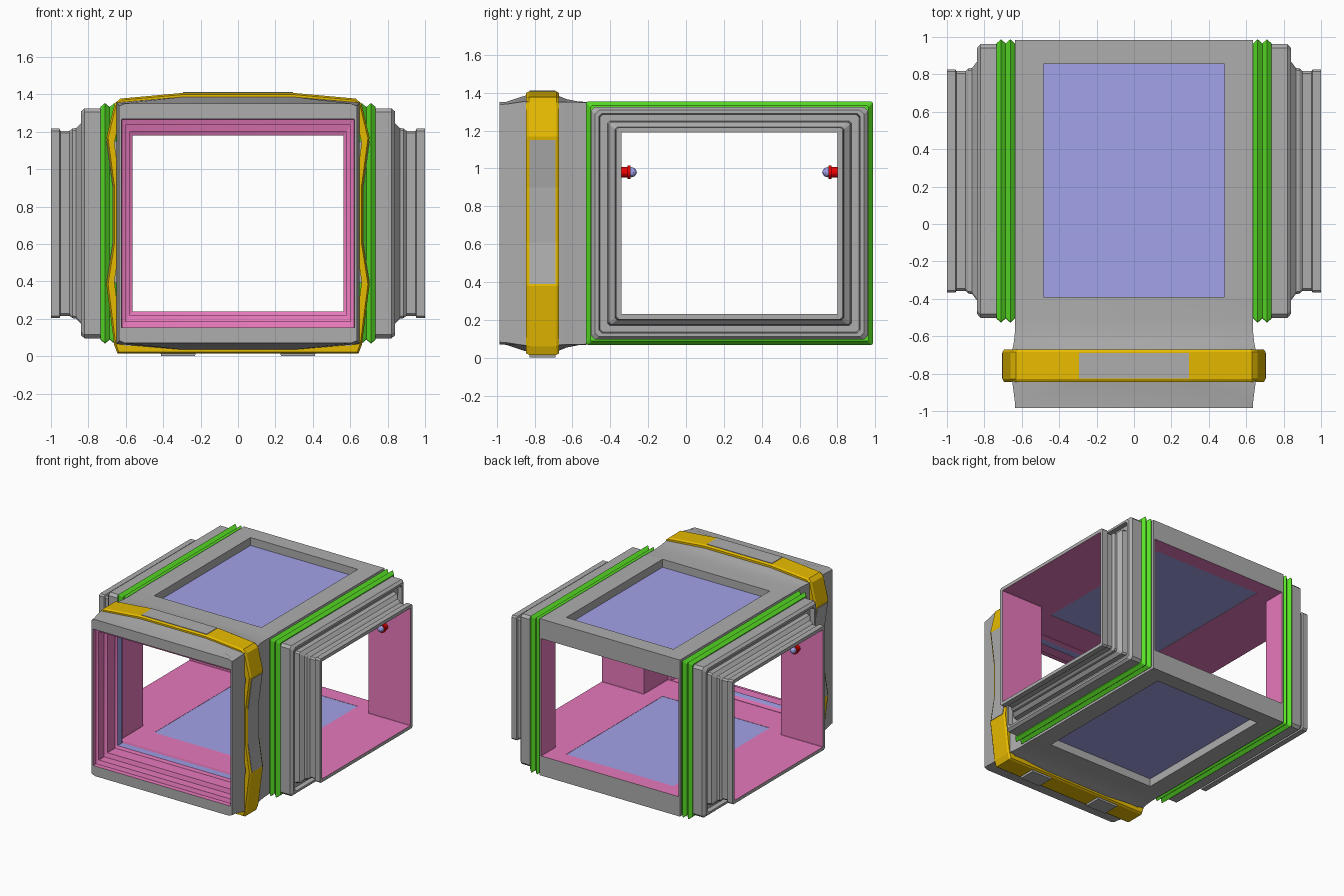
import bpy, bmesh
from mathutils import Matrix, Vector

if "Cube" in bpy.data.objects:
    bpy.data.objects.remove(bpy.data.objects["Cube"])

CZ, CY = 0.71, 0.23          # tunnel centre height, side arm centre


def material(name, rgb):
    m = bpy.data.materials.new(name)
    m.diffuse_color = (*rgb, 1)
    m.use_nodes = True
    m.node_tree.nodes["Principled BSDF"].inputs["Base Color"].default_value = m.diffuse_color
    return m


GREY = material("grey", (0.42, 0.42, 0.42))
PINK = material("pink", (0.8, 0.19, 0.5))
BLUE = material("blue", (0.36, 0.36, 0.82))
GREEN = material("green", (0.1, 0.75, 0.02))
YELLOW = material("yellow", (0.8, 0.5, 0.0))
RED = material("red", (0.85, 0.0, 0.0))


def finish(name, bm, mats):
    bmesh.ops.recalc_face_normals(bm, faces=bm.faces)
    me = bpy.data.meshes.new(name)
    bm.to_mesh(me)
    bm.free()
    for m in mats:
        me.materials.append(m)
    ob = bpy.data.objects.new(name, me)
    bpy.context.collection.objects.link(ob)
    return ob


def smooth(ob):
    bpy.ops.object.select_all(action='DESELECT')
    ob.select_set(True)
    bpy.context.view_layer.objects.active = ob
    bpy.ops.object.shade_smooth_by_angle(angle=0.5)


def loft(name, rings, mats, colours=None):
    """Skin a closed chain of equal-length point rings; one material index per span."""
    bm = bmesh.new()
    vs = [[bm.verts.new(p) for p in r] for r in rings]
    n = len(vs[0])
    for i, a in enumerate(vs):
        b = vs[(i + 1) % len(vs)]
        for k in range(n):
            f = bm.faces.new((a[k], a[(k + 1) % n], b[(k + 1) % n], b[k]))
            f.material_index = colours[i] if colours else 0
    return finish(name, bm, mats)


def rect(hu, hv, cu=0.004, cv=0.004):
    """Rectangle with cut corners, eight points."""
    return [(hu, -hv + cv), (hu, hv - cv), (hu - cu, hv), (-hu + cu, hv),
            (-hu, hv - cv), (-hu, -hv + cv), (-hu + cu, -hv), (hu - cu, -hv)]


def box(name, lo, hi, mat, lining=()):
    """Box whose faces pointing along the lining directions are pink."""
    bm = bmesh.new()
    bmesh.ops.create_cube(bm, size=1)
    lo, hi = Vector(lo), Vector(hi)
    for v in bm.verts:
        v.co = Vector([(lo[i] + hi[i]) / 2 + v.co[i] * (hi[i] - lo[i]) for i in range(3)])
    bm.normal_update()
    for f in bm.faces:
        if any(f.normal.dot(Vector(d)) > 0.9 for d in lining):
            f.material_index = 1
    return finish(name, bm, [mat, PINK])


def prism(name, outline, y0, y1, mat):
    bm = bmesh.new()
    f = bm.faces.new([bm.verts.new((x, y0, z)) for x, z in outline])
    ext = bmesh.ops.extrude_face_region(bm, geom=[f])["geom"]
    bmesh.ops.translate(bm, vec=(0, y1 - y0, 0),
                        verts=[g for g in ext if isinstance(g, bmesh.types.BMVert)])
    return finish(name, bm, [mat])


# Front doorway: flared outer shell, stepped pink lining, blue inner strip
# entries: y, half width, half height, corner cut x, corner cut z, colour of next span
door = [
    (-.985, .635, .640, .03, .012, 0), (-.95, .637, .642, .04, .012, 0),
    (-.85, .650, .675, .35, .03, 0), (-.67, .650, .672, .35, .03, 0),
    (-.63, .642, .656, .28, .015, 0), (-.57, .636, .644, .15, .004, 0),
    (-.50, .635, .640, .02, .002, 0),
    (-.39, .635, .640, .004, .002, 0), (-.39, .62, .48, .002, .002, 1),
    (-.65, .62, .48, .002, .002, 1), (-.65, .59, .477, .002, .002, 1),
    (-.69, .565, .470, .002, .002, 2), (-.75, .565, .470, .002, .002, 1),
    (-.76, .58, .49, .002, .002, 1), (-.86, .58, .49, .002, .002, 1),
    (-.87, .602, .525, .002, .002, 1), (-.94, .602, .525, .002, .002, 1),
    (-.95, .62, .556, .002, .002, 1), (-.985, .622, .558, .002, .002, 0)]
smooth(loft("front_doorway",
            [[(u, y, CZ + v) for u, v in rect(hx, hz, cx, cz)] for y, hx, hz, cx, cz, _ in door],
            [GREY, PINK, BLUE], [d[-1] for d in door]))

# Roof and floor frames with recessed windows
for label, sgn in (("roof", 1), ("floor", -1)):
    def span(a, b):
        return sorted((CZ + sgn * a, CZ + sgn * b))
    z0, z1 = span(.48, .64)
    inward = [(0, 0, -sgn)]
    for side, s in (("right", 1), ("left", -1)):
        x0, x1 = sorted((s * .485, s * .635))
        box(f"{label}_{side}_strip", (x0, -.39, z0), (x1, .985, z1), GREY, inward)
    box(f"{label}_back_strip", (-.485, .855, z0), (.485, .985, z1), GREY, inward)
    g0, g1 = span(.482, .575)
    box(f"{label}_window", (-.485, -.39, g0), (.485, .855, g1), BLUE)

# Side arms, bellows, wall posts
arm = [  # x, half depth, half height, corner cut, colour of next span
    (.625, .57, .48, .002, 1), (1.0, .57, .48, .002, 0), (1.0, .597, .507, .012, 0),
    (.955, .597, .507, .012, 0), (.95, .587, .495, .012, 0), (.90, .587, .495, .012, 0),
    (.885, .602, .507, .012, 0), (.865, .605, .51, .012, 0), (.84, .638, .535, .012, 0),
    (.805, .645, .54, .012, 0), (.805, .685, .575, .015, 0), (.84, .69, .58, .015, 0),
    (.84, .71, .598, .02, 0), (.82, .732, .615, .02, 0), (.625, .732, .615, .02, 1)]
bellows = [(.635, .70, .60), (.637, .735, .622), (.661, .758, .643), (.686, .735, .622),
           (.711, .758, .643), (.736, .735, .622), (.736, .70, .60)]

for side, s in (("right", 1), ("left", -1)):
    loft(f"{side}_arm",
         [[(s * x, CY + u, CZ + v) for u, v in rect(hy, hz, c, c)] for x, hy, hz, c, _ in arm],
         [GREY, PINK], [a[-1] for a in arm])
    loft(f"{side}_bellows",
         [[(s * x, CY + u, CZ + v) for u, v in rect(hy, hz, .008, .008)] for x, hy, hz in bellows],
         [GREEN])
    x0, x1 = sorted((s * .62, s * .635))
    for pos, y0, y1 in (("back", .80, .985), ("front", -.39, -.34)):
        box(f"{side}_{pos}_post", (x0, y0, .23), (x1, y1, 1.19), GREY,
            [(-s, 0, 0), (0, 1 if pos == "front" else -1, 0)])

# One lamp per arm, on diagonally opposite reveals
for side, s, y, d in (("right", 1, .80, -1), ("left", -1, -.34, 1)):
    for part, r, at, length in (("base", .027, .022, .05), ("collar", .035, .040, .016)):
        bm = bmesh.new()
        bmesh.ops.create_cone(bm, cap_ends=True, segments=16, radius1=r, radius2=r, depth=length,
                              matrix=Matrix.Translation((s * .77, y + d * at, .98))
                              @ Matrix.Rotation(1.570796, 4, 'X'))
        finish(f"{side}_lamp_{part}", bm, [RED])
    bm = bmesh.new()
    bmesh.ops.create_icosphere(bm, subdivisions=2, radius=.027,
                               matrix=Matrix.Translation((s * .77, y + d * .053, .98)))
    finish(f"{side}_lamp_bulb", bm, [BLUE])

# Yellow band around the doorway
half = [(.30, 1.407), (.63, 1.377), (.66, 1.35), (.703, 1.17), (.667, .90),
        (.667, .61), (.703, .38), (.662, .06), (.645, .015)]
outline = half + [(-x, z) for x, z in reversed(half)]


def band_ring(y, k):
    return [(x * k, y, CZ + (z - CZ) * k) for x, z in outline]


loft("yellow_band", [band_ring(*p) for p in
                     ((-.845, .94), (-.845, .988), (-.83, 1), (-.685, 1), (-.67, .988), (-.67, .94))],
     [YELLOW])

# Grey inset panels on the band
prism("band_top_panel", [(-.295, 1.38), (.295, 1.38), (.295, 1.411), (-.295, 1.411)], -.826, -.69, GREY)
for side, s in (("right", 1), ("left", -1)):
    prism(f"band_{side}_panel",
          [(s * x, z) for x, z in ((.64, 1.15), (.705, 1.15), (.671, .90), (.671, .61), (.705, .39), (.64, .39))],
          -.826, -.69, GREY)
    prism(f"band_{side}_bottom_panel",
          [(s * x, z) for x, z in ((.22, .04), (.42, .04), (.41, 0), (.23, 0))], -.826, -.69, GREY)
